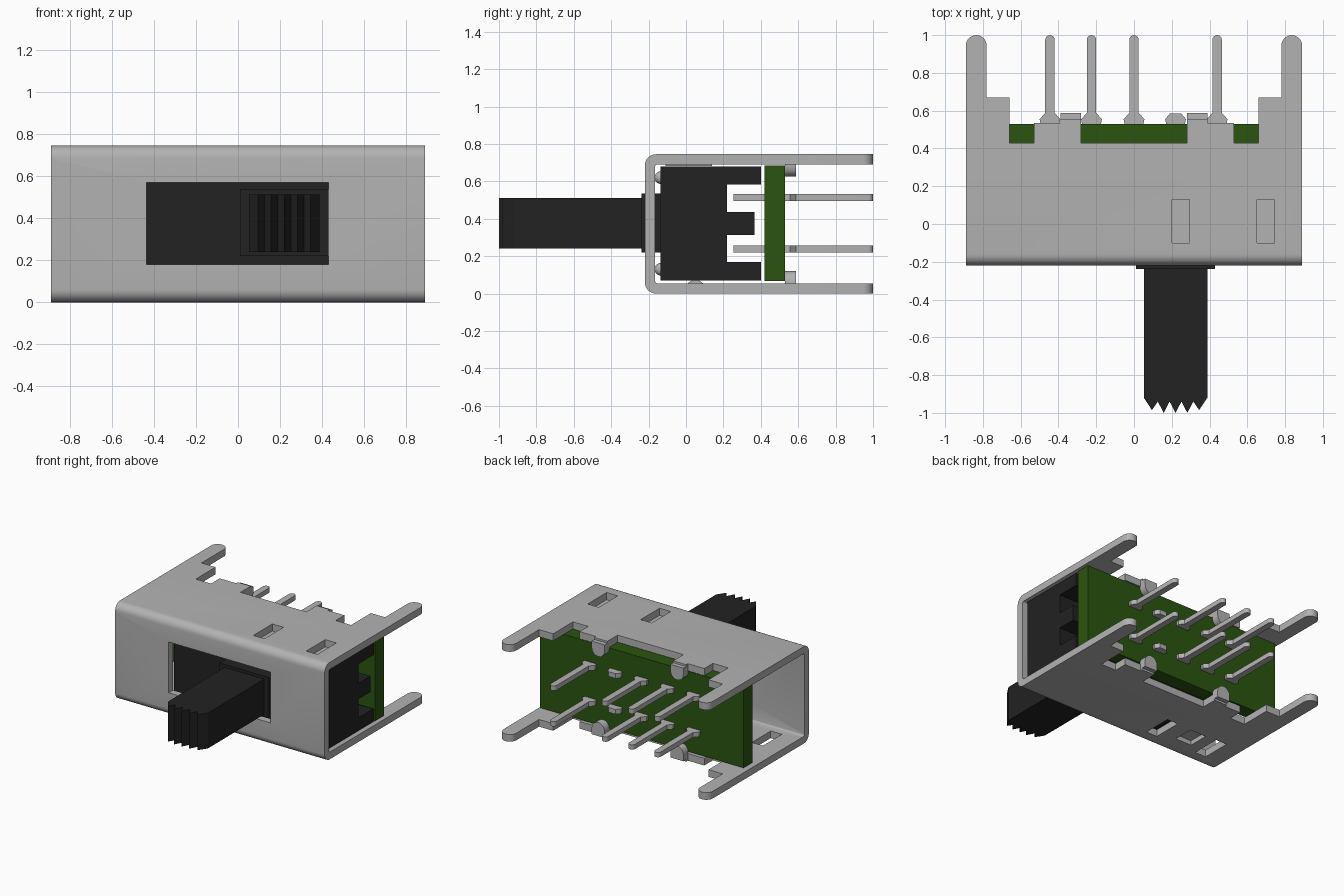
import bpy, bmesh, math
from mathutils import Vector

cube = bpy.data.objects.get("Cube")
if cube:
    bpy.data.objects.remove(cube, do_unlink=True)


def material(name, rgb):
    m = bpy.data.materials.new(name)
    m.use_nodes = True
    m.diffuse_color = (*rgb, 1)
    m.node_tree.nodes["Principled BSDF"].inputs["Base Color"].default_value = (*rgb, 1)
    return m


METAL = material("grey metal", (0.45, 0.45, 0.45))
BLACK = material("black plastic", (0.016, 0.016, 0.016))
GREEN = material("green board", (0.024, 0.09, 0.005))
HEIGHT = 0.745
THICK = 0.055


def finish(name, bm, mat):
    bmesh.ops.recalc_face_normals(bm, faces=bm.faces)
    mesh = bpy.data.meshes.new(name)
    bm.to_mesh(mesh)
    bm.free()
    mesh.materials.append(mat)
    ob = bpy.data.objects.new(name, mesh)
    bpy.context.collection.objects.link(ob)
    return ob


def prism(name, points, axis, lo, hi, mat):
    """Extrude a closed outline along the named axis."""
    place = {"x": lambda p, d: (d, *p),
             "y": lambda p, d: (p[0], d, p[1]),
             "z": lambda p, d: (*p, d)}[axis]
    bm = bmesh.new()
    face = bm.faces.new([bm.verts.new(place(p, lo)) for p in points])
    geo = bmesh.ops.extrude_face_region(bm, geom=[face])["geom"]
    shift = Vector(place((0, 0), hi - lo))
    bmesh.ops.translate(bm, vec=shift, verts=[g for g in geo if isinstance(g, bmesh.types.BMVert)])
    return finish(name, bm, mat)


def box(name, x, y, z, mat):
    return prism(name, [(x[0], y[0]), (x[1], y[0]), (x[1], y[1]), (x[0], y[1])], "z", *z, mat)


def arc(cx, cy, r, start, end, n=8):
    return [(cx + r * math.cos(math.radians(start + (end - start) * i / n)),
             cy + r * math.sin(math.radians(start + (end - start) * i / n))) for i in range(n + 1)]


def smooth(ob):
    bpy.ops.object.select_all(action="DESELECT")
    ob.select_set(True)
    bpy.context.view_layer.objects.active = ob
    bpy.ops.object.shade_smooth_by_angle(angle=math.radians(35))


def cut(ob, name, x, y, z):
    cutter = box(name, x, y, z, ob.data.materials[0])
    cutter.hide_render = True
    cutter.hide_set(True)
    mod = ob.modifiers.new(name, "BOOLEAN")
    mod.operation = "DIFFERENCE"
    mod.solver = "EXACT"
    mod.object = cutter


# Folded metal shell: U profile with rounded bends
front, back = -0.22, 0.43
r_out, r_in = 0.06, 0.012
fy, iy = front + r_out, front + THICK + r_in
outer = [(back, 0)] + arc(fy, r_out, r_out, 270, 180) + arc(fy, HEIGHT - r_out, r_out, 180, 90) + [(back, HEIGHT)]
inner = ([(back, HEIGHT - THICK)] + arc(iy, HEIGHT - THICK - r_in, r_in, 90, 180, 4)
         + arc(iy, THICK + r_in, r_in, 180, 270, 4) + [(back, THICK)])
shell = prism("shell", outer + inner, "x", -0.89, 0.89, METAL)
smooth(shell)
cut(shell, "window_cutter", (-0.435, 0.43), (-0.3, -0.1), (0.18, 0.57))
for i, x in enumerate((0.2, 0.65)):
    cut(shell, f"top_slot_cutter_{i}", (x, x + 0.095), (-0.1, 0.13), (0.66, 0.8))
    cut(shell, f"bottom_slot_cutter_{i}", (-x - 0.095, -x), (-0.1, 0.13), (-0.05, 0.065))
    box(f"top_slot_floor_{i}", (x - 0.01, x + 0.105), (-0.11, 0.14), (0.682, 0.69), METAL)
cut(shell, "dimple_cutter", (-0.56, -0.42), (-0.04, 0.12), (-0.05, 0.035))
prism("dimple", [(0.01, THICK), (0.09, THICK), (0.07, 0.07), (0.03, 0.07)], "x", -0.54, -0.44, METAL)

# Rear edges of the top and bottom plates: legs, lugs and bent tabs
leg_outline = ([(0.66, back), (0.66, 0.67), (0.78, 0.67)]
               + arc(0.835, 0.945, 0.055, 180, 0, 10) + [(0.89, back)])
lug_outline = [(0.28, back), (0.28, 0.555), (0.39, 0.555), (0.39, 0.535), (0.53, 0.535), (0.53, back)]
for level, z in (("bottom", 0), ("top", HEIGHT - THICK)):
    for side, s in (("left", 1), ("right", -1)):
        for part, pts in (("leg", leg_outline), ("lug", lug_outline)):
            smooth(prism(f"{level}_{side}_{part}", [(s * x, y) for x, y in pts], "z", z, z + THICK, METAL))
        flip = (lambda v: HEIGHT - v) if level == "bottom" else (lambda v: v)
        tab = [(0.39, 0.73), (0.28, 0.73)] + arc(0.335, 0.68, 0.055, 180, 360)
        smooth(prism(f"{level}_{side}_tab", [(s * x, flip(v)) for x, v in tab], "y", 0.53, 0.588, METAL))

# Circuit board
box("board", (-0.86, 0.87), (0.42, 0.53), (0.068, 0.685), GREEN)

# Sliding carriage with three rear arms
carriage = [(-0.135, 0.07), (0.4, 0.07), (0.4, 0.17), (0.22, 0.17), (0.22, 0.312), (0.365, 0.312),
            (0.365, 0.435), (0.22, 0.435), (0.22, 0.582), (0.4, 0.582), (0.4, 0.68), (-0.135, 0.68)]
prism("carriage", carriage, "x", -0.45, 0.87, BLACK)

# Handle with a collar and a ribbed tip
box("handle_collar", (0.01, 0.43), (-0.238, -0.13), (0.22, 0.535), BLACK)
tip = [(0.052, -0.2), (0.052, -0.92)]
for i in range(5):
    x = 0.095 + 0.0625 * i
    tip.append((x, -0.985 if i in (0, 4) else -1.0))
    if i < 4:
        tip.append((x + 0.031, -0.94))
tip += [(0.388, -0.92), (0.388, -0.2)]
prism("handle", tip, "z", 0.24, 0.512, BLACK)

# Detent balls between the carriage and the shell
for x in (-0.25, 0.69):
    for z in (0.13, 0.62):
        bm = bmesh.new()
        bmesh.ops.create_uvsphere(bm, u_segments=16, v_segments=10, radius=0.034)
        bmesh.ops.translate(bm, vec=(x, -0.134, z), verts=bm.verts)
        smooth(finish("detent_ball", bm, METAL))

# Contact pins in two rows, with one short stub in each row
for row, z in (("lower", 0.22), ("upper", 0.495)):
    for i, x in enumerate((-0.445, -0.225, 0, 0.22, 0.44)):
        half = [(0.05, 0.255), (0.05, 0.53), (0.055, 0.555)]
        if i == 3:
            right = half + [(0.03, 0.585)]
            pts = right + [(-a, b) for a, b in reversed(right)]
        else:
            right = half + [(0.025, 0.588)]
            pts = right + arc(0, 0.975, 0.025, 0, 180) + [(-a, b) for a, b in reversed(right)]
        smooth(prism(f"{row}_pin_{i}", [(x + a, b) for a, b in pts], "z", z, z + 0.037, METAL))
